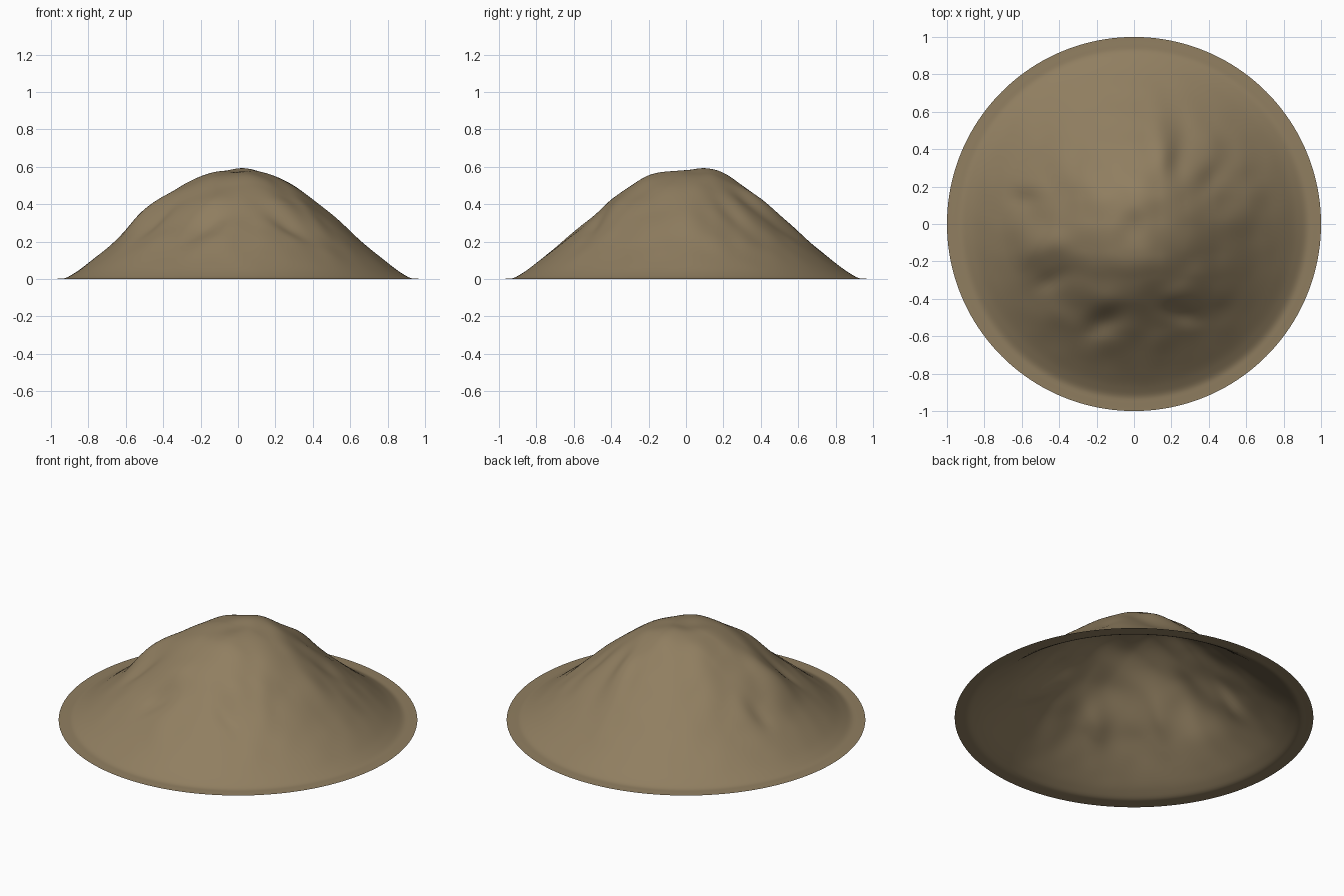
import bpy, bmesh, math
from mathutils import Vector, noise

if "Cube" in bpy.data.objects:
    bpy.data.objects.remove(bpy.data.objects["Cube"])

RINGS, SEGS = 80, 160

# Radial height profile (radius, height)
PROFILE = [(0, .576), (.1, .575), (.2, .55), (.3, .495), (.4, .42), (.5, .335), (.6, .25),
           (.7, .165), (.8, .085), (.88, .028), (.94, .002), (1, 0)]

# Shoulders and hollows: x, y, height, length, width, angle of long axis
BUMPS = [(.03, .16, .02, .14, .1, 0), (-.53, -.14, .038, .12, .1, 80),
         (-.42, -.1, .022, .12, .12, 0), (-.44, -.3, -.022, .1, .05, 25),
         (-.58, .13, -.015, .08, .05, 0), (-.15, -.41, .015, .1, .08, 0),
         (-.17, -.53, -.025, .1, .06, 30), (.2, -.37, .015, .12, .07, -15),
         (.25, -.48, -.02, .12, .05, -20), (.15, .4, .02, .18, .06, 100),
         (.24, .4, -.016, .14, .06, 80), (.42, .25, -.015, .14, .06, 50),
         (.05, .48, .015, .14, .12, 0), (.38, -.3, .015, .14, .06, -50),
         (.5, .02, .01, .2, .1, 0)]


def profile(r):
    """Smooth cubic interpolation of the profile."""
    n = len(PROFILE)
    slope = [(PROFILE[min(i + 1, n - 1)][1] - PROFILE[max(i - 1, 0)][1]) /
             (PROFILE[min(i + 1, n - 1)][0] - PROFILE[max(i - 1, 0)][0]) for i in range(n)]
    slope[0] = slope[-1] = slope[-2] = 0
    for i in range(n - 1):
        (a, za), (b, zb) = PROFILE[i], PROFILE[i + 1]
        if r <= b:
            h = b - a
            t = (r - a) / h
            return ((2*t**3 - 3*t**2 + 1) * za + (t**3 - 2*t**2 + t) * h * slope[i]
                    + (3*t**2 - 2*t**3) * zb + (t**3 - t**2) * h * slope[i + 1])
    return 0


def height(x, y):
    r = math.hypot(x, y)
    # Bumps and weathering fade out toward the smooth skirt
    fade = max(0, min(1, (.88 - r) / .25))
    detail = .01 * noise.noise(Vector((x * 7, y * 7, 3.1)))
    for bx, by, amp, ln, wd, ang in BUMPS:
        c, s = math.cos(math.radians(ang)), math.sin(math.radians(ang))
        u, v = (x - bx) * c + (y - by) * s, (y - by) * c - (x - bx) * s
        detail += amp * math.exp(-(u / ln) ** 2 - (v / wd) ** 2)
    return max(0, profile(min(r, 1)) + fade * detail)


# Open-bottomed mound surface
bm = bmesh.new()
top = bm.verts.new((0, 0, height(0, 0)))
rings = []
for i in range(1, RINGS + 1):
    r = i / RINGS
    ring = []
    for j in range(SEGS):
        a = 2 * math.pi * j / SEGS
        x, y = r * math.cos(a), r * math.sin(a)
        ring.append(bm.verts.new((x, y, height(x, y))))
    rings.append(ring)
for j in range(SEGS):
    k = (j + 1) % SEGS
    bm.faces.new((top, rings[0][j], rings[0][k]))
    for a, b in zip(rings, rings[1:]):
        bm.faces.new((a[j], b[j], b[k], a[k]))
for f in bm.faces:
    f.smooth = True
mesh = bpy.data.meshes.new("dirt_mound")
bm.to_mesh(mesh)
bm.free()
mound = bpy.data.objects.new("dirt_mound", mesh)
bpy.context.collection.objects.link(mound)

# Earth colour
mat = bpy.data.materials.new("earth")
mat.diffuse_color = (.28, .21, .118, 1)
mat.use_nodes = True
mat.node_tree.nodes["Principled BSDF"].inputs["Base Color"].default_value = mat.diffuse_color
mesh.materials.append(mat)
